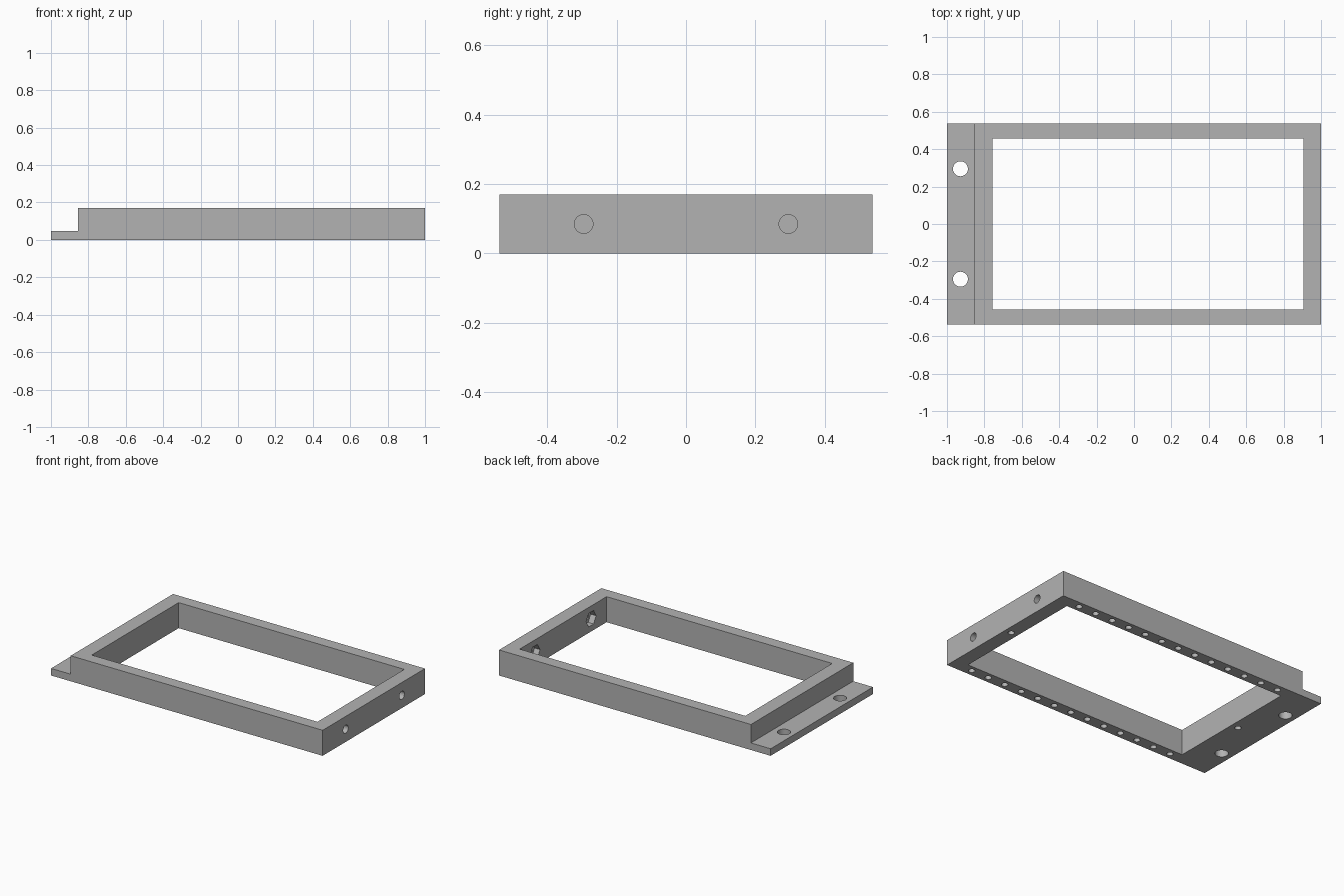
import bpy, bmesh, math
from mathutils import Matrix

if "Cube" in bpy.data.objects:
    bpy.data.objects.remove(bpy.data.objects["Cube"])

HEIGHT, HALF_W = 0.17, 0.538
WIN_X0, WIN_X1, WIN_Y = -0.757, 0.905, 0.457
MID_X = (WIN_X0 + WIN_X1) / 2

grey = bpy.data.materials.new("plain grey")
grey.diffuse_color = (0.45, 0.45, 0.45, 1)
grey.use_nodes = True
grey.node_tree.nodes["Principled BSDF"].inputs["Base Color"].default_value = grey.diffuse_color


def make_object(name, bm):
    bmesh.ops.recalc_face_normals(bm, faces=bm.faces)
    mesh = bpy.data.meshes.new(name)
    bm.to_mesh(mesh)
    bm.free()
    mesh.materials.append(grey)
    obj = bpy.data.objects.new(name, mesh)
    bpy.context.collection.objects.link(obj)
    return obj


def add_rod(bm, center, radius, length, sides, along_x=False):
    turn = Matrix.Rotation(math.pi / 2, 4, 'Y') if along_x else Matrix()
    bmesh.ops.create_cone(bm, cap_ends=True, segments=sides, radius1=radius,
                          radius2=radius, depth=length,
                          matrix=Matrix.Translation(center) @ turn)


def cut(target, cutter):
    cutter.hide_render = True
    mod = target.modifiers.new("cut", 'BOOLEAN')
    mod.operation, mod.solver, mod.object = 'DIFFERENCE', 'EXACT', cutter
    bpy.context.view_layer.objects.active = target
    bpy.ops.object.modifier_apply(modifier=mod.name)
    bpy.data.objects.remove(cutter)


# Body: stepped side profile with a low flange, extruded across the width
bm = bmesh.new()
profile = [(-1, 0), (1, 0), (1, HEIGHT), (-0.855, HEIGHT), (-0.855, 0.047), (-1, 0.047)]
face = bm.faces.new([bm.verts.new((x, -HALF_W, z)) for x, z in profile])
ext = bmesh.ops.extrude_face_region(bm, geom=[face])
bmesh.ops.translate(bm, vec=(0, 2 * HALF_W, 0),
                    verts=[v for v in ext["geom"] if isinstance(v, bmesh.types.BMVert)])
frame = make_object("mounting_frame", bm)

# Rectangular opening
bm = bmesh.new()
bmesh.ops.create_cube(bm, size=1, matrix=Matrix.Translation((MID_X, 0, HEIGHT / 2)) @
                      Matrix.Diagonal((WIN_X1 - WIN_X0, 2 * WIN_Y, 1, 1)))
cut(frame, make_object("opening_cutter", bm))

# Hexagonal nut pockets inside the end wall
bm = bmesh.new()
for y in (-0.295, 0.295):
    add_rod(bm, (WIN_X1, y, HEIGHT / 2), 0.052, 0.08, 6, along_x=True)
cut(frame, make_object("nut_pocket_cutter", bm))

# Flange holes, end wall bolt holes and blind screw holes underneath
bm = bmesh.new()
for y in (-0.295, 0.295):
    add_rod(bm, (-0.928, y, 0), 0.04, 0.3, 32)
    add_rod(bm, (0.96, y, HEIGHT / 2), 0.027, 0.2, 32, along_x=True)
for side in (-1, 1):
    for i in range(-6, 7):
        add_rod(bm, (MID_X + i * 0.1283, side * 0.497, 0), 0.02, 0.2, 24)
for x in (-0.807, 0.953):
    add_rod(bm, (x, 0, 0), 0.02, 0.2, 24)
cut(frame, make_object("hole_cutter", bm))

# Smooth hole walls, sharp edges elsewhere
bpy.ops.object.select_all(action='DESELECT')
frame.select_set(True)
bpy.context.view_layer.objects.active = frame
bpy.ops.object.shade_smooth_by_angle(angle=math.radians(30))
